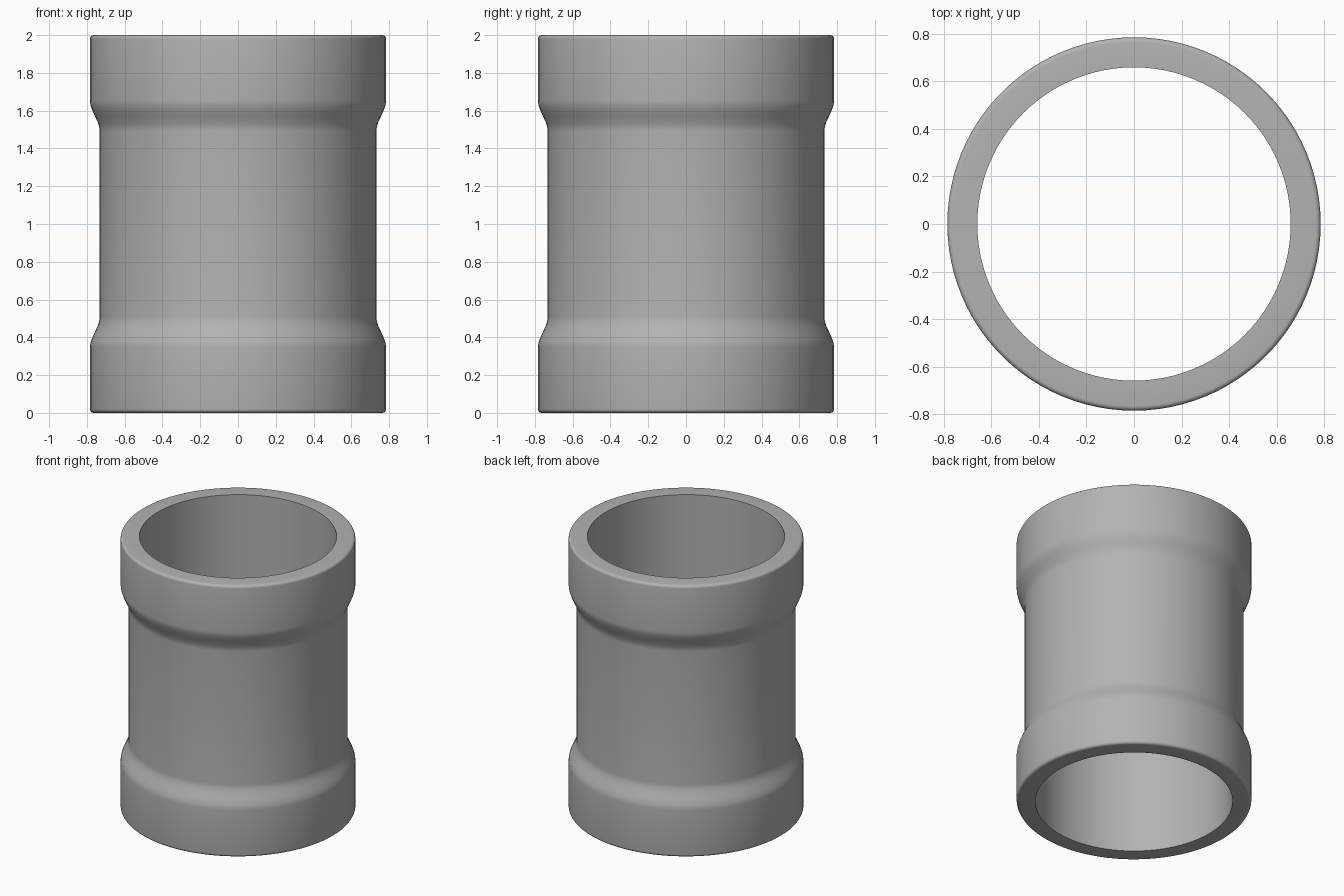
import bpy, bmesh, math

SEGMENTS = 96
R_OUT, R_MID, R_IN = 0.784, 0.732, 0.658
HEIGHT, BEVEL = 2.0, 0.02

cube = bpy.data.objects.get("Cube")
if cube:
    bpy.data.objects.remove(cube)

# Flat grey material
grey = bpy.data.materials.new("grey plastic")
grey.use_nodes = True
colour = (0.45, 0.45, 0.45, 1)
grey.diffuse_color = colour
grey.node_tree.nodes["Principled BSDF"].inputs["Base Color"].default_value = colour

# Lower half of the wall profile: bore, rounded rim, collar, S-shaped neck
lower = [(R_IN, 0)]
for i in range(6):
    a = math.radians(18 * i)
    lower.append((R_OUT - BEVEL + BEVEL * math.sin(a), BEVEL - BEVEL * math.cos(a)))
STEPS = 12
for i in range(STEPS + 1):
    t = i / STEPS
    s = t * t * (3 - 2 * t)
    lower.append((R_OUT + (R_MID - R_OUT) * s, 0.345 + 0.165 * t))

# Mirror for the upper half
profile = lower + [(r, HEIGHT - z) for r, z in reversed(lower)]

# Revolve the closed profile into a sleeve
bm = bmesh.new()
verts = [bm.verts.new((r, 0, z)) for r, z in profile]
edges = [bm.edges.new((verts[i], verts[(i + 1) % len(verts)])) for i in range(len(verts))]
bmesh.ops.spin(bm, geom=verts + edges, cent=(0, 0, 0), axis=(0, 0, 1),
               angle=math.tau, steps=SEGMENTS, use_merge=True)
bmesh.ops.remove_doubles(bm, verts=bm.verts[:], dist=0.0001)
bmesh.ops.recalc_face_normals(bm, faces=bm.faces[:])
mesh = bpy.data.meshes.new("pipe_coupling")
bm.to_mesh(mesh)
bm.free()

coupling = bpy.data.objects.new("pipe_coupling", mesh)
bpy.context.collection.objects.link(coupling)
mesh.materials.append(grey)
bpy.ops.object.select_all(action="DESELECT")
coupling.select_set(True)
bpy.context.view_layer.objects.active = coupling
bpy.ops.object.shade_smooth_by_angle(angle=math.radians(35))
